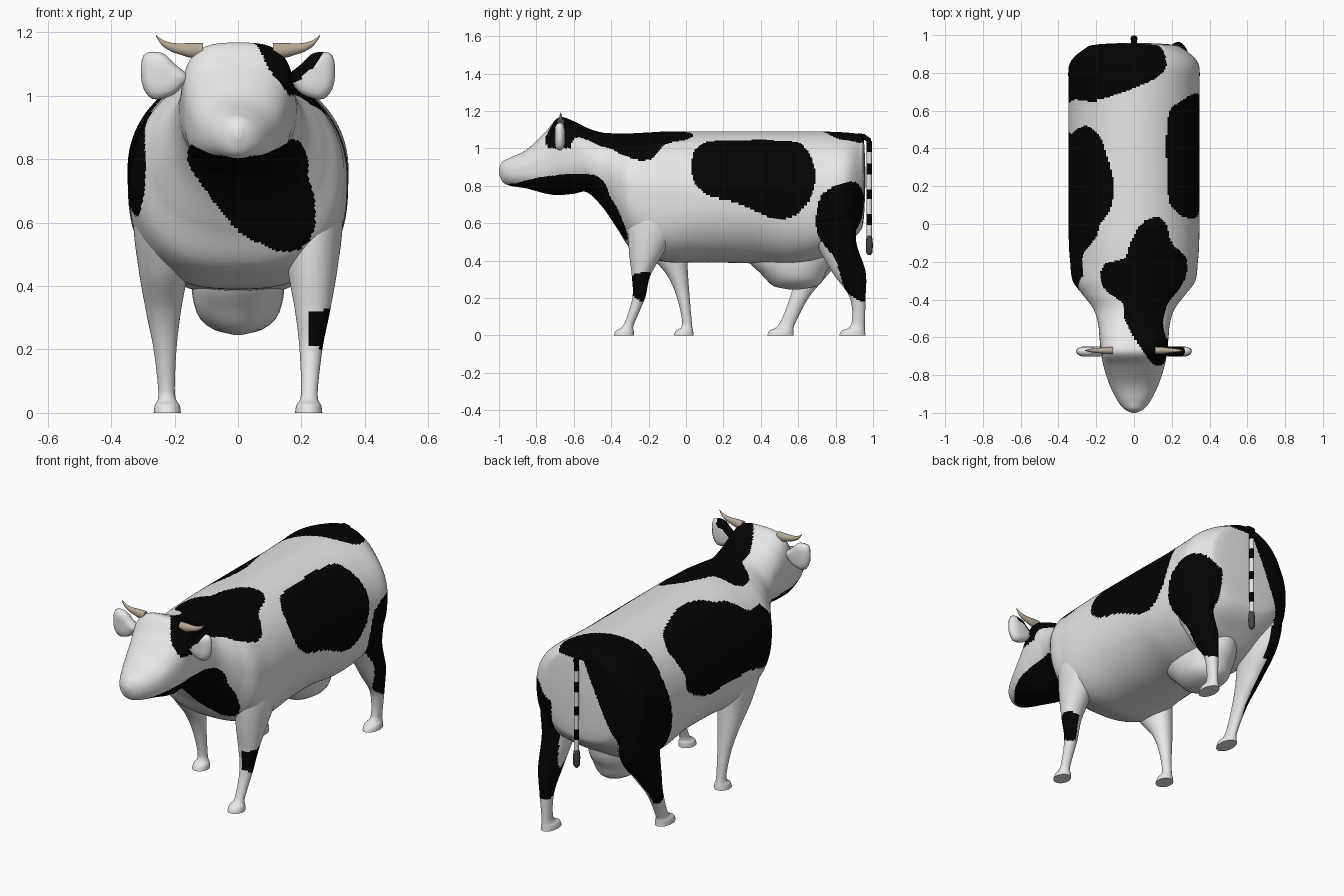
import bpy, bmesh, math

def material(name, col):
    m = bpy.data.materials.new(name)
    m.diffuse_color = (*col, 1)
    return m

WHITE = material("white_hide", (0.8, 0.8, 0.8))
BLACK = material("black_hide", (0.001, 0.001, 0.001))
HORN = material("tan_horn", (0.47, 0.39, 0.29))
TUFT = material("grey_tuft", (0.06, 0.06, 0.06))

def cat(p0, p1, p2, p3, t):
    return tuple(0.5 * (2*b + (c-a)*t + (2*a-5*b+4*c-d)*t*t + (3*b-a-3*c+d)*t**3)
                 for a, b, c, d in zip(p0, p1, p2, p3))

def refine(rows, step):
    """Smoothly interpolate a list of cross-section rows."""
    out = []
    for i in range(len(rows) - 1):
        p = [rows[max(i-1, 0)], rows[i], rows[i+1], rows[min(i+2, len(rows)-1)]]
        n = max(1, math.ceil(max(abs(a-b) for a, b in zip(p[1][:4], p[2][:4])) / step))
        out += [cat(*p, k / n) for k in range(n)]
    return out + [rows[-1]]

def ring(axis, c, a, b, n=24, upper=2.0, lower=2.0):
    """Superellipse ring perpendicular to an axis."""
    pts = []
    for k in range(n):
        t = 2 * math.pi * k / n
        power = upper if math.sin(t) > 0 else lower
        u, v = [math.copysign(abs(f(t)) ** (2 / power), f(t)) for f in (math.cos, math.sin)]
        off = [a * u, b * v]
        off.insert(axis, 0)
        pts.append(tuple(ci + o for ci, o in zip(c, off)))
    return pts

def loft(name, rings, mats, rule=None, angle=50):
    bm = bmesh.new()
    vs = [[bm.verts.new(p) for p in r] for r in rings]
    n = len(rings[0])
    for r0, r1 in zip(vs, vs[1:]):
        for k in range(n):
            bm.faces.new((r0[k], r0[(k+1) % n], r1[(k+1) % n], r1[k]))
    bm.faces.new(vs[0])
    bm.faces.new(vs[-1])
    bmesh.ops.recalc_face_normals(bm, faces=bm.faces)
    if rule:
        for f in bm.faces:
            f.material_index = int(rule(*f.calc_center_median()))
    me = bpy.data.meshes.new(name)
    bm.to_mesh(me)
    bm.free()
    for m in mats:
        me.materials.append(m)
    ob = bpy.data.objects.new(name, me)
    bpy.context.collection.objects.link(ob)
    bpy.ops.object.select_all(action='DESELECT')
    ob.select_set(True)
    bpy.context.view_layer.objects.active = ob
    bpy.ops.object.shade_smooth_by_angle(angle=math.radians(angle))
    return ob

# Hide patches: smooth closed outlines seen from the side, top or front
class Blob:
    def __init__(self, pts):
        n = len(pts)
        self.p = [cat(pts[i-1], pts[i], pts[(i+1) % n], pts[(i+2) % n], k / 4)
                  for i in range(n) for k in range(4)]
        xs, ys = zip(*self.p)
        self.box = min(xs), max(xs), min(ys), max(ys)

    def has(self, u, v):
        b = self.box
        if not (b[0] < u < b[1] and b[2] < v < b[3]):
            return False
        inside = False
        for (x0, y0), (x1, y1) in zip(self.p, self.p[1:] + self.p[:1]):
            if (y0 > v) != (y1 > v) and u < (x1-x0) * (v-y0) / (y1-y0) + x0:
                inside = not inside
        return inside

right_flank = Blob([(.035, .96), (.08, 1.02), (.18, 1.04), (.54, 1.04), (.64, 1.0), (.69, .88), (.67, .74),
                    (.58, .64), (.48, .62), (.38, .66), (.27, .71), (.12, .75), (.04, .83)])
right_thigh = Blob([(.9, .82), (.95, .75), (.96, .58), (1, .36), (.98, .19), (.92, .19), (.85, .25),
                    (.8, .4), (.7, .55), (.71, .72), (.78, .79)])
left_flank_top = Blob([(-.4, .42), (-.33, .48), (-.25, .52), (-.18, .46), (-.14, .35), (-.105, .2),
                       (-.13, .07), (-.18, 0), (-.2, -.07), (-.25, -.13), (-.275, -.2), (-.265, -.38), (-.4, -.38)])
left_flank_side = Blob([(-.27, .62), (-.1, .66), (.1, .67), (.3, .67), (.45, .74), (.55, .86),
                        (.54, 1.2), (-.1, 1.2), (-.25, .98), (-.34, .86), (-.34, .72)])
rump_top = Blob([(-.4, .655), (-.2, .66), (-.08, .69), (.05, .74), (.14, .79), (.17, .84), (.16, .9),
                 (.1, 1), (-.4, 1.05)])
left_thigh = Blob([(.66, 1.2), (.66, .9), (.62, .7), (.6, .5), (.54, .22), (.66, .15), (.8, .3),
                   (1, .4), (1.05, 1.2)])
neck_top = Blob([(.04, 0), (.12, .04), (.17, 0), (.2, -.1), (.27, -.17), (.28, -.25), (.25, -.33),
                 (.18, -.42), (.155, -.52), (.17, -.6), (.23, -.7), (.12, -.75), (.06, -.69), (0, -.6),
                 (-.05, -.5), (-.06, -.42), (-.15, -.35), (-.18, -.28), (-.15, -.21), (-.05, -.18), (-.02, -.1)])
chest_front = Blob([(-.16, .8), (-.1, .87), (.2, .87), (.22, .75), (.24, .68), (.24, .58), (.2, .52),
                    (.13, .51), (.02, .56), (-.04, .62), (-.1, .7)])
chest_side = Blob([(-.96, .79), (-.9, .815), (-.75, .85), (-.5, .86), (-.42, .79), (-.34, .66),
                   (-.29, .48), (-.5, .4), (-.96, .6)])
front_shin = Blob([(-.3, .315), (-.18, .33), (-.225, .185), (-.3, .235)])

def patch(x, y, z):
    if x > 0 and right_flank.has(y, z) and z > .5:
        return True
    if x > .18 and right_thigh.has(y, z):
        return True
    if x > .222 and front_shin.has(y, z):
        return True
    if z > 1.03:
        if rump_top.has(x, y):
            return True
    elif x < max(-.21 if z > .4 else -.235, -.03 - .45 * (1.02 - z)) and left_thigh.has(y, z):
        return True
    if x < 0 and left_flank_top.has(x, y) and left_flank_side.has(y, z):
        return True
    if z > (1.0 if y < -.42 else .88) and neck_top.has(x, y):
        return True
    return chest_front.has(x, z) and chest_side.has(y, z)

HIDE = [WHITE, BLACK]

# Body with neck and head: rows of y, top z, bottom z, half width, upper and lower squareness
body = [(-1, .895, .865, .012, 2, 2), (-.98, .93, .82, .05, 2, 2), (-.94, .95, .80, .085, 2.1, 2.2),
        (-.85, .995, .785, .13, 2.3, 2.5), (-.75, 1.09, .758, .162, 2.6, 2.5),
        (-.68, 1.165, .75, .175, 3.2, 2.3), (-.6, 1.145, .757, .183, 2.6, 2.2),
        (-.53, 1.11, .765, .19, 2.2, 2.2), (-.45, 1.085, .69, .215, 2, 2.2), (-.37, 1.08, .575, .275, 2, 2.3),
        (-.3, 1.08, .47, .325, 2, 2.5), (-.2, 1.085, .42, .338, 2, 2.8), (-.1, 1.09, .392, .345, 2, 2.7),
        (.1, 1.09, .39, .347, 2, 2.3), (.35, 1.09, .385, .347, 2, 2.2), (.55, 1.09, .37, .347, 2, 2.4),
        (.72, 1.09, .41, .347, 2, 2.8), (.85, 1.085, .49, .34, 2, 2.8), (.925, 1.075, .55, .265, 2, 2.6),
        (.95, 1.05, .62, .2, 2, 2.4), (.96, .86, .84, .008, 2, 2)]
loft("body", [ring(1, (0, y, (t+b)/2), w, (t-b)/2, 200, p, q) for y, t, b, w, p, q in refine(body, .008)],
     HIDE, patch)

# Legs: rows of z, y, half depth, x, half width
def leg(name, side, rows):
    xs = [(.223, .043), (.223, .039), (.225, .026), (.23, .036), (.235, .055), (.235, .078),
          (.235, .095), (.235, .085)]
    rows = [r + x for r, x in zip(rows, xs)]
    loft(name, [ring(2, (side*x, y, z), hx, hy, 56) for z, y, hy, x, hx in refine(rows, .01)],
         HIDE, patch)

leg("front_leg_right", 1, [(0, -.332, .053), (.025, -.327, .048), (.06, -.305, .027), (.2, -.253, .034),
                           (.32, -.24, .05), (.45, -.21, .095), (.6, -.17, .14), (.75, -.16, .12)])
leg("front_leg_left", -1, [(0, -.012, .053), (.025, -.008, .046), (.06, .006, .026), (.2, -.014, .034),
                           (.32, -.045, .056), (.45, -.1, .105), (.6, -.14, .14), (.75, -.16, .12)])
leg("hind_leg_right", 1, [(0, .89, .07), (.025, .895, .062), (.06, .92, .036), (.2, .918, .042),
                          (.34, .87, .09), (.5, .80, .11), (.65, .775, .14), (.8, .77, .12)])
leg("hind_leg_left", -1, [(0, .505, .07), (.025, .51, .064), (.06, .54, .042), (.2, .605, .05),
                          (.32, .67, .085), (.47, .745, .135), (.63, .775, .14), (.8, .77, .12)])

# Udder: rows of z, y, half width, half length
udder = [(.246, .58, .012, .03), (.262, .585, .075, .115), (.295, .582, .118, .15), (.34, .57, .138, .18),
         (.4, .56, .147, .23), (.5, .56, .15, .25)]
loft("udder", [ring(2, (0, y, z), a, b, 32) for z, y, a, b in refine(udder, .03)], [WHITE])

# Tail: root, banded rod and end tuft
def banded(x, y, z):
    return .98 < z or .86 < z < .92 or .73 < z < .78 or .59 < z < .65

loft("tail_root", [ring(1, (0, y, z), .016, .016, 12)
                   for y, z in ((.92, 1.065), (.955, 1.06), (.99, 1.035))], [BLACK])
loft("tail", [ring(2, (0, .98, .5 + .01*k), .013, .014, 12) for k in range(55)], HIDE, banded)
tuft = [(.43, .008), (.445, .018), (.49, .019), (.52, .016), (.535, .013)]
loft("tail_tuft", [ring(2, (0, .98, z), r, r, 12) for z, r in tuft], [TUFT])

# Ears and horns, mirrored
ear = [(.155, 1.06), (.2, 1.1), (.24, 1.135), (.298, 1.127), (.303, 1.04), (.27, .99), (.21, 1.0), (.175, 1.03)]
horn = [(.11, 1.142, .024), (.15, 1.143, .023), (.18, 1.147, .018), (.21, 1.153, .014),
        (.24, 1.168, .009), (.259, 1.19, .002)]
for s, side in ((1, "right"), (-1, "left")):
    outline = []
    for i in range(8):
        outline += [cat(ear[i-1], ear[i], ear[(i+1) % 8], ear[(i+2) % 8], k / 4) for k in range(4)]
    rings = [[(s*(.22 + (x-.22)*f), y, 1.06 + (z-1.06)*f) for x, z in outline]
             for y, f in ((-.702, .3), (-.7, .7), (-.69, .92), (-.675, 1), (-.665, .97),
                          (-.652, .8), (-.648, .5))]
    loft("ear_" + side, rings, HIDE, lambda x, y, z: 0 < x < .265 and z > 1.03 + .9 * (x - .17))
    loft("horn_" + side, [ring(0, (s*x, -.67, z), r*.8, r, 16) for x, z, r in refine(horn, .012)], [HORN])
